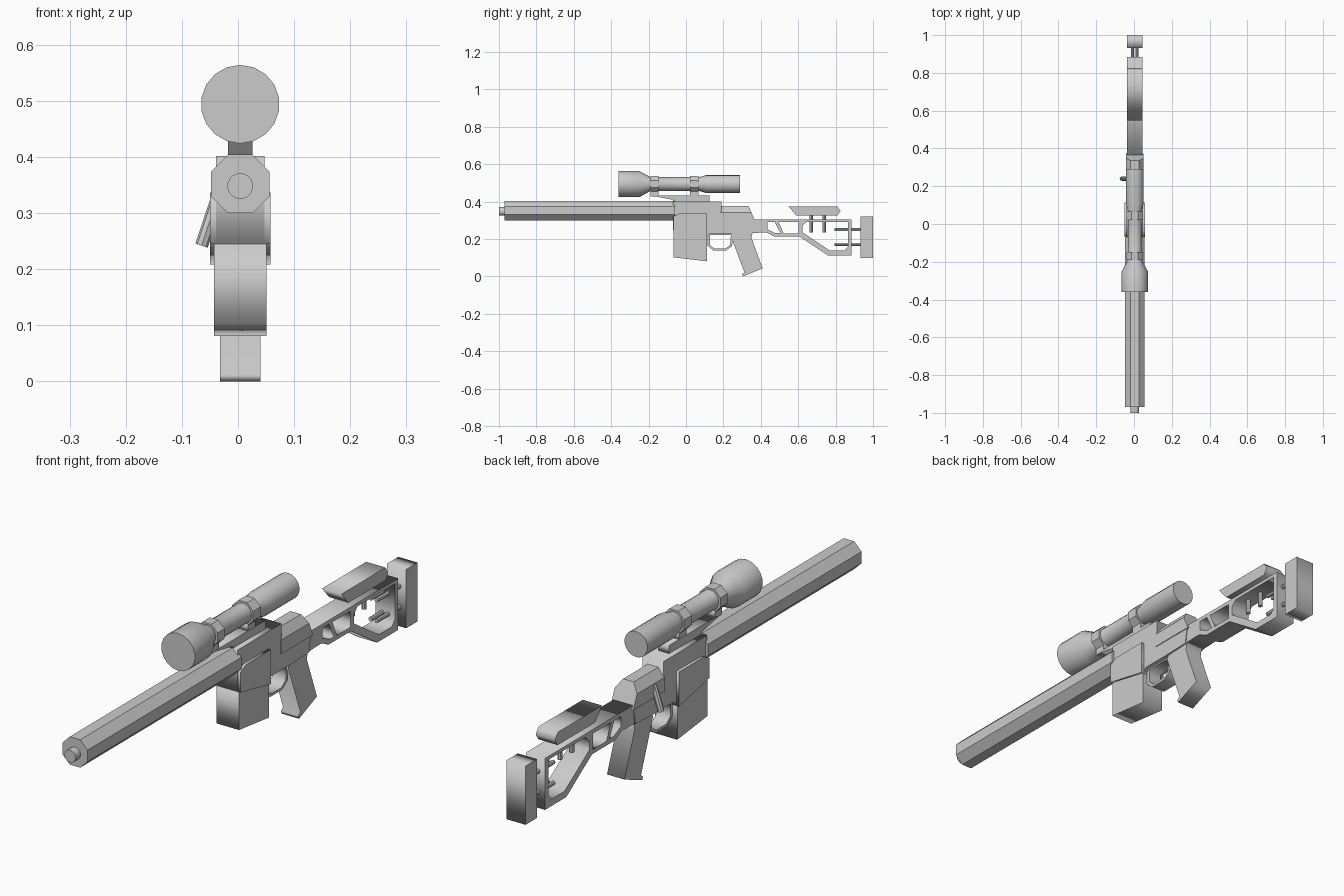
import bpy, bmesh, math
from mathutils import Matrix, Vector

if "Cube" in bpy.data.objects:
    bpy.data.objects.remove(bpy.data.objects["Cube"])

CX = 0.004  # centre plane of the rifle
grey = bpy.data.materials.new("matte_grey")
grey.diffuse_color = (0.6, 0.6, 0.6, 1)
grey.use_nodes = True
grey.node_tree.nodes["Principled BSDF"].inputs["Base Color"].default_value = grey.diffuse_color


def finish(name, bm, smooth=False):
    bmesh.ops.remove_doubles(bm, verts=bm.verts, dist=1e-5)
    bmesh.ops.recalc_face_normals(bm, faces=bm.faces)
    me = bpy.data.meshes.new(name)
    bm.to_mesh(me)
    bm.free()
    me.materials.append(grey)
    ob = bpy.data.objects.new(name, me)
    bpy.context.collection.objects.link(ob)
    if smooth:
        bpy.ops.object.select_all(action='DESELECT')
        ob.select_set(True)
        bpy.context.view_layer.objects.active = ob
        bpy.ops.object.shade_smooth_by_angle(angle=math.radians(30))
    return ob


def plate(name, half_width, outline, holes=()):
    """Side profile in (y, z), with optional holes, extruded across x."""
    cu = bpy.data.curves.new(name + "_profile", 'CURVE')
    cu.dimensions, cu.fill_mode, cu.extrude = '2D', 'BOTH', half_width
    for pts in (outline, *holes):
        sp = cu.splines.new('POLY')
        sp.points.add(len(pts) - 1)
        for p, (y, z) in zip(sp.points, pts):
            p.co = (y, z, 0, 1)
        sp.use_cyclic_u = True
    tmp = bpy.data.objects.new(name + "_profile", cu)
    bpy.context.collection.objects.link(tmp)
    bpy.context.view_layer.update()
    dg = bpy.context.evaluated_depsgraph_get()
    me = bpy.data.meshes.new_from_object(tmp.evaluated_get(dg))
    bm = bmesh.new()
    bm.from_mesh(me)
    bm.transform(Matrix(((0, 0, 1, CX), (1, 0, 0, 0), (0, 1, 0, 0), (0, 0, 0, 1))))
    bpy.data.objects.remove(tmp)
    bpy.data.curves.remove(cu)
    bpy.data.meshes.remove(me)
    return finish(name, bm)


def box(name, half_width, y0, y1, z0, z1):
    return plate(name, half_width, [(y0, z0), (y1, z0), (y1, z1), (y0, z1)])


def loft(name, rings, smooth=False):
    """Skin a list of equal-length rings and cap both ends."""
    bm = bmesh.new()
    vs = [[bm.verts.new(p) for p in r] for r in rings]
    n = len(vs[0])
    for a, b in zip(vs, vs[1:]):
        for i in range(n):
            j = (i + 1) % n
            bm.faces.new((a[i], a[j], b[j], b[i]))
    bm.faces.new(vs[0])
    bm.faces.new(vs[-1])
    return finish(name, bm, smooth)


def turned(name, profile, z, sides, smooth=True):
    """Round or faceted part along y from (y, radius) pairs."""
    def ring(y, r):
        return [(CX + r * math.cos(a), y, z + r * math.sin(a)) for a in
                (math.tau * (i + 0.5) / sides for i in range(sides))]
    return loft(name, [ring(y, r) for y, r in profile], smooth)


def rod(name, a, b, r, sides=8):
    a, b = Vector(a), Vector(b)
    d = b - a
    bm = bmesh.new()
    bmesh.ops.create_cone(bm, cap_ends=True, segments=sides, radius1=r, radius2=r,
                          depth=d.length)
    bm.transform(Matrix.Translation((a + b) / 2) @ d.to_track_quat('Z', 'Y').to_matrix().to_4x4())
    return finish(name, bm, sides > 4)


# Barrel shroud and muzzle
turned("barrel_shroud", [(-0.97, 0.0565), (-0.06, 0.0565)], 0.352, 8, False)
turned("muzzle", [(-1.0, 0.023), (-0.96, 0.023)], 0.348, 16)

# Receiver, magazine well and magazine
plate("receiver", 0.043, [(-0.07, 0.25), (0.113, 0.215), (0.125, 0.228), (0.25, 0.228),
                          (0.355, 0.232), (0.366, 0.305), (0.19, 0.31), (0.19, 0.402),
                          (-0.07, 0.402)])
plate("magazine_well", 0.0535, [(-0.068, 0.245), (0.113, 0.208), (0.113, 0.337),
                                (-0.035, 0.337), (-0.068, 0.32)])
plate("magazine", 0.0465, [(-0.066, 0.102), (0.112, 0.081), (0.112, 0.25), (-0.066, 0.25)])

# Chamfered tang behind the receiver with a sloping rear face
section = [(-0.046, 0.29), (-0.046, 0.343), (-0.022, 0.376),
           (0.022, 0.376), (0.046, 0.343), (0.046, 0.29)]
loft("rear_tang", [[(CX + x, 0.185, z) for x, z in section],
                   [(CX + x, 0.335 + (0.376 - z) * 0.44, z) for x, z in section]])

# Bolt handle on the left side
rod("bolt_handle", (-0.034, 0.24, 0.335), (-0.065, 0.24, 0.242), 0.0115, 8)

# Pistol grip and trigger guard
plate("grip", 0.036, [(0.252, 0.235), (0.24, 0.215), (0.312, 0.022), (0.30, 0.012),
                      (0.304, 0.0), (0.41, 0.043), (0.35, 0.205), (0.357, 0.24)])
plate("trigger_guard", 0.028,
      [(0.115, 0.235), (0.115, 0.165), (0.145, 0.14), (0.215, 0.14), (0.246, 0.162),
       (0.256, 0.235)],
      [[(0.127, 0.222), (0.127, 0.17), (0.15, 0.15), (0.212, 0.15), (0.236, 0.168),
        (0.24, 0.222)]])

# Skeleton stock with three openings
plate("stock", 0.04,
      [(0.34, 0.305), (0.885, 0.305), (0.885, 0.112), (0.76, 0.112), (0.607, 0.214),
       (0.473, 0.214), (0.43, 0.235), (0.34, 0.232)],
      [[(0.437, 0.29), (0.475, 0.29), (0.505, 0.232), (0.478, 0.232), (0.437, 0.252)],
       [(0.496, 0.29), (0.602, 0.29), (0.602, 0.23), (0.522, 0.23)],
       [(0.645, 0.292), (0.865, 0.292), (0.865, 0.158), (0.847, 0.138), (0.77, 0.138),
        (0.623, 0.236), (0.623, 0.27)]])

# Cheek rest on two posts
plate("cheek_rest", 0.04, [(0.548, 0.374), (0.81, 0.374), (0.826, 0.35), (0.81, 0.326),
                           (0.59, 0.326)])
for y in (0.67, 0.74):
    rod("cheek_post", (CX, y, 0.236), (CX, y, 0.335), 0.009)

# Butt pad on four rods
box("butt_pad", 0.04, 0.932, 1.0, 0.10, 0.32)
for z in (0.25, 0.172):
    for x in (-0.012, 0.012):
        rod("butt_rod", (CX + x, 0.795, z), (CX + x, 0.94, z), 0.008)

# Scope rail with an undercut front end
plate("scope_rail", 0.022, [(-0.165, 0.433), (0.125, 0.433), (0.125, 0.40), (-0.07, 0.40),
                            (-0.07, 0.41), (-0.165, 0.428)])

# Scope body, clamp rings and feet
turned("scope", [(-0.36, 0.07), (-0.25, 0.07), (-0.19, 0.037), (0.07, 0.037),
                 (0.11, 0.048), (0.29, 0.048)], 0.494, 18)
for y0, y1 in ((-0.19, -0.147), (0.022, 0.067)):
    turned("scope_ring", [(y0, 0.047), (y1, 0.047)], 0.494, 8, False)
    box("scope_foot", 0.021, y0, y1, 0.428, 0.458)
